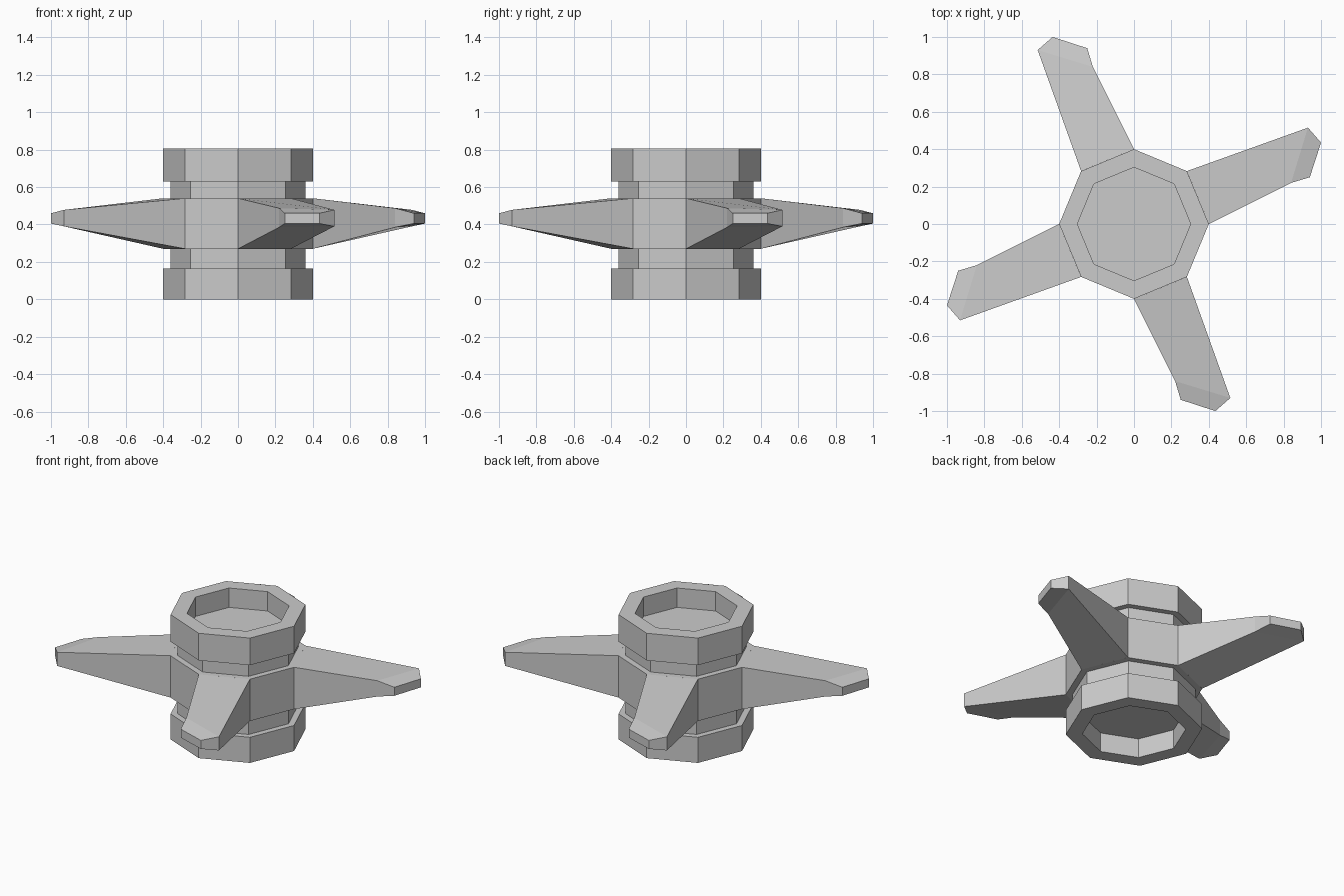
import bpy, bmesh
from math import sin, cos, pi

cube = bpy.data.objects.get("Cube")
if cube:
    bpy.data.objects.remove(cube, do_unlink=True)

grey = bpy.data.materials.new("plain grey")
grey.use_nodes = True
colour = (0.6, 0.6, 0.6, 1)
grey.diffuse_color = colour
grey.node_tree.nodes["Principled BSDF"].inputs["Base Color"].default_value = colour


def finish(bm, name):
    bmesh.ops.recalc_face_normals(bm, faces=bm.faces)
    mesh = bpy.data.meshes.new(name)
    bm.to_mesh(mesh)
    bm.free()
    mesh.materials.append(grey)
    obj = bpy.data.objects.new(name, mesh)
    bpy.context.collection.objects.link(obj)
    return obj


# Octagonal hub: stacked rings with a recess at each end
SIDES = 8
RIM, NECK, HOLE = 0.4, 0.36, 0.303
profile = [(HOLE, 0.125), (HOLE, 0), (RIM, 0), (RIM, 0.165), (NECK, 0.165),
           (NECK, 0.27), (RIM, 0.27), (RIM, 0.54), (NECK, 0.54), (NECK, 0.63),
           (RIM, 0.63), (RIM, 0.805), (HOLE, 0.805), (HOLE, 0.68)]
bm = bmesh.new()
rings = [[bm.verts.new((r * cos(2 * pi * i / SIDES), r * sin(2 * pi * i / SIDES), z))
          for i in range(SIDES)] for r, z in profile]
for low, high in zip(rings, rings[1:]):
    for i in range(SIDES):
        j = (i + 1) % SIDES
        bm.faces.new((low[i], low[j], high[j], high[i]))
bm.faces.new(rings[0])
bm.faces.new(rings[-1])
finish(bm, "hub")

# Tapered blades: outline points as x, y, bottom z, top z
outline = [(0, -0.4, 0.27, 0.54), (0.22, -0.84, 0.385, 0.487),
           (0.25, -0.94, 0.405, 0.46), (0.435, -1.0, 0.405, 0.46),
           (0.515, -0.93, 0.39, 0.478), (0.283, -0.283, 0.27, 0.54)]
for n, side in enumerate(("front", "left", "back", "right")):
    c, s = cos(n * pi / 2), sin(n * pi / 2)
    bm = bmesh.new()
    bottom, top = ([bm.verts.new((c * p[0] - s * p[1], s * p[0] + c * p[1], p[k]))
                    for p in outline] for k in (2, 3))
    for i in range(5):
        bm.faces.new((bottom[i], bottom[i + 1], top[i + 1], top[i]))
    for level in (bottom, top):
        bm.faces.new((level[0], level[1], level[4], level[5]))
        bm.faces.new(level[1:5])
    bm.faces.new((bottom[5], bottom[0], top[0], top[5]))
    finish(bm, side + "_blade")
